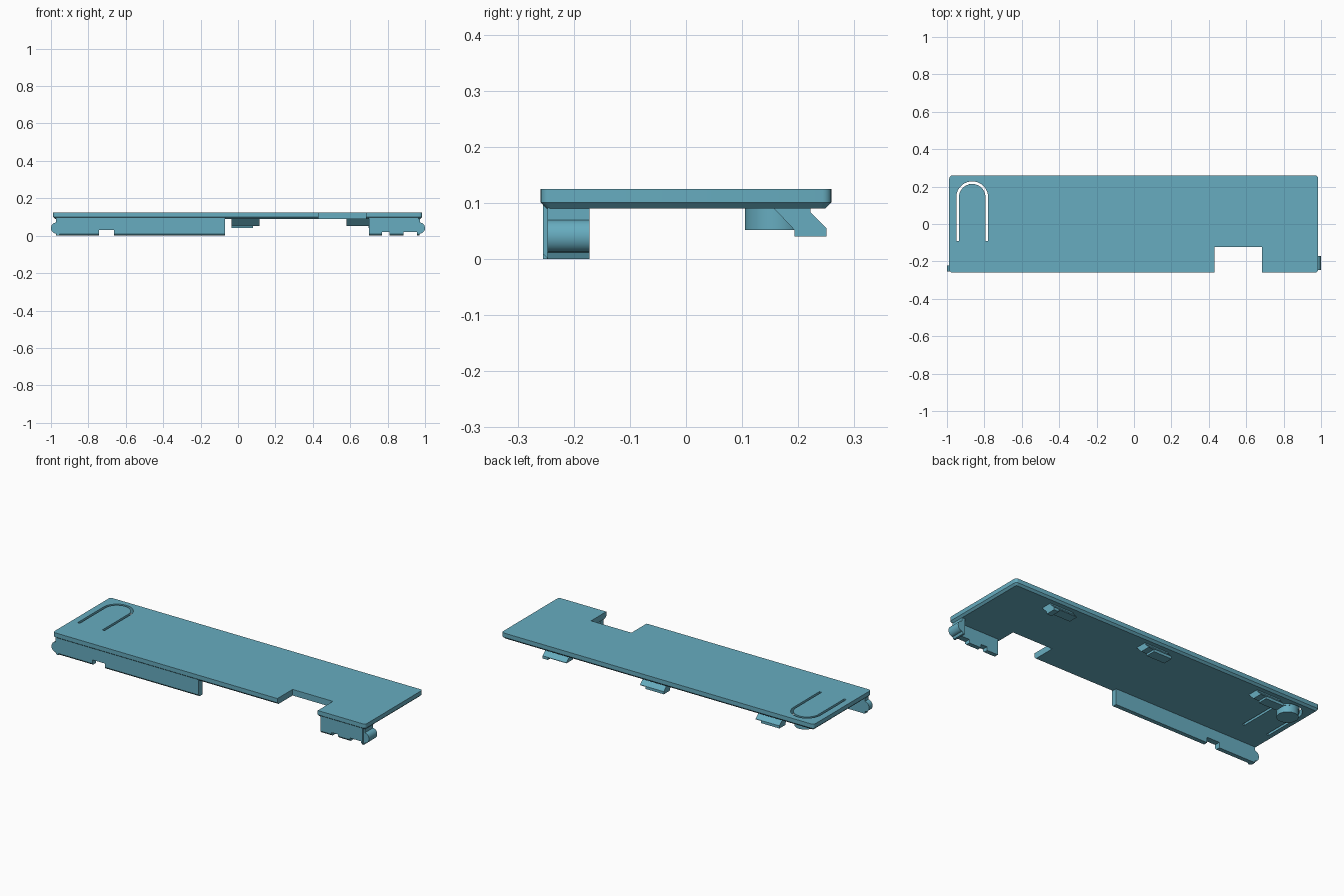
import bpy, bmesh, math
from math import sin, cos, pi

if "Cube" in bpy.data.objects:
    bpy.data.objects.remove(bpy.data.objects["Cube"])

mat = bpy.data.materials.new("teal plastic")
mat.diffuse_color = (0.135, 0.415, 0.525, 1)
mat.use_nodes = True
mat.node_tree.nodes["Principled BSDF"].inputs["Base Color"].default_value = mat.diffuse_color


def make(name, rings):
    """Skin a stack of equal-length closed rings and cap both ends."""
    bm = bmesh.new()
    loops = [[bm.verts.new(p) for p in r] for r in rings]
    n = len(rings[0])
    for a, b in zip(loops, loops[1:]):
        for i in range(n):
            bm.faces.new((a[i], a[(i + 1) % n], b[(i + 1) % n], b[i]))
    bm.faces.new(loops[0][::-1])
    bm.faces.new(loops[-1])
    bmesh.ops.recalc_face_normals(bm, faces=bm.faces)
    me = bpy.data.meshes.new(name)
    bm.to_mesh(me)
    bm.free()
    me.materials.append(mat)
    ob = bpy.data.objects.new(name, me)
    bpy.context.collection.objects.link(ob)
    return ob


def along_x(name, prof, x0, x1):
    return make(name, [[(x, y, z) for y, z in prof] for x in (x0, x1)])


def along_y(name, prof, y0, y1):
    return make(name, [[(x, y, z) for x, z in prof] for y in (y0, y1)])


def along_z(name, prof, z0, z1):
    return make(name, [[(x, y, z) for x, y in prof] for z in (z0, z1)])


def box(name, x0, x1, y0, y1, z0, z1):
    return along_z(name, [(x0, y0), (x1, y0), (x1, y1), (x0, y1)], z0, z1)


def cut(ob, cutter):
    m = ob.modifiers.new("cut", "BOOLEAN")
    m.operation, m.solver, m.object = "DIFFERENCE", "EXACT", cutter
    cutter.hide_render = True
    cutter.hide_viewport = True


def smooth(ob):
    bpy.ops.object.select_all(action="DESELECT")
    ob.select_set(True)
    bpy.context.view_layer.objects.active = ob
    bpy.ops.object.shade_smooth_by_angle(angle=math.radians(30))


def rounded_rect(x0, x1, y0, y1, r, z):
    pts = []
    for k, (cx, cy) in enumerate([(x1 - r, y1 - r), (x0 + r, y1 - r),
                                  (x0 + r, y0 + r), (x1 - r, y0 + r)]):
        for i in range(6):
            a = k * pi / 2 + i * pi / 10
            pts.append((cx + r * cos(a), cy + r * sin(a), z))
    return pts


# Cover plate with a chamfered underside
X0, X1, Y = -0.988, 0.985, 0.259
c = 0.011
plate = make("cover_plate", [
    rounded_rect(X0 + c, X1 - c, -Y + c, Y - c, 0.008, 0.09),
    rounded_rect(X0, X1, -Y, Y, 0.016, 0.101),
    rounded_rect(X0, X1, -Y, Y, 0.016, 0.125)])

# Rectangular opening in the front edge
cut(plate, box("opening_cutter", 0.43, 0.685, -0.4, -0.122, 0.05, 0.2))

# U-shaped slot that frees the spring tongue
CX, CY, R_OUT, R_IN, Y_END = -0.865, 0.143, 0.085, 0.071, -0.09


def arch(r):
    arc = [(CX + r * cos(i * pi / 24), CY + r * sin(i * pi / 24)) for i in range(25)]
    return [(CX + r, Y_END)] + arc + [(CX - r, Y_END)]


cut(plate, along_z("slot_cutter", arch(R_OUT) + arch(R_IN)[::-1], 0.05, 0.2))
smooth(plate)

# Round peg under the tongue
peg = along_z("tongue_peg", [(CX + 0.055 * cos(i * pi / 20), 0.16 + 0.055 * sin(i * pi / 20))
                             for i in range(40)], 0.052, 0.1)
smooth(peg)

# Front walls with a chamfered lower edge and small cut-outs
wall = [(-0.255, 0.097), (-0.255, 0.01), (-0.246, 0.0), (-0.222, 0.0), (-0.222, 0.097)]
long_wall = along_x("long_front_wall", wall, -0.974, -0.07)
cut(long_wall, box("long_wall_cutter", -0.742, -0.663, -0.4, -0.1, -0.1, 0.031))
short_wall = along_x("short_front_wall", wall, 0.70, 0.965)
cut(short_wall, box("short_wall_cutter_a", 0.77, 0.81, -0.4, -0.1, -0.1, 0.02))
cut(short_wall, box("short_wall_cutter_b", 0.885, 0.957, -0.4, -0.1, -0.1, 0.02))


# Rounded snap bumps on the two ends
def snap(name, side, inner, y0, y1):
    bulge = [(0.974 + 0.026 * sin(i * pi / 12), 0.07 - 0.029 * (1 - cos(i * pi / 12)))
             for i in range(13)]
    prof = [(inner, 0.095), (0.974, 0.095)] + bulge + [(0.968, 0.0), (inner, 0.0)]
    smooth(along_y(name, [(side * x, z) for x, z in prof], y0, y1))


snap("left_snap", -1, 0.955, -0.2545, -0.2225)
snap("right_snap", 1, 0.957, -0.247, -0.172)

# Three back clips: sloped arm with a hooked lip
arm = [(0.152, 0.095), (0.157, 0.09), (0.193, 0.052), (0.25, 0.052),
       (0.25, 0.055), (0.222, 0.083), (0.222, 0.095)]
for name, x0, lip0, lip1 in (("left", -0.765, 0.0, 0.115),
                             ("middle", -0.035, 0.0, 0.115),
                             ("right", 0.58, 0.118, 0.15)):
    along_x(name + "_back_clip", arm, x0, x0 + 0.15)
    box(name + "_clip_lip", x0 + lip0, x0 + lip1, 0.193, 0.25, 0.04, 0.0525)
